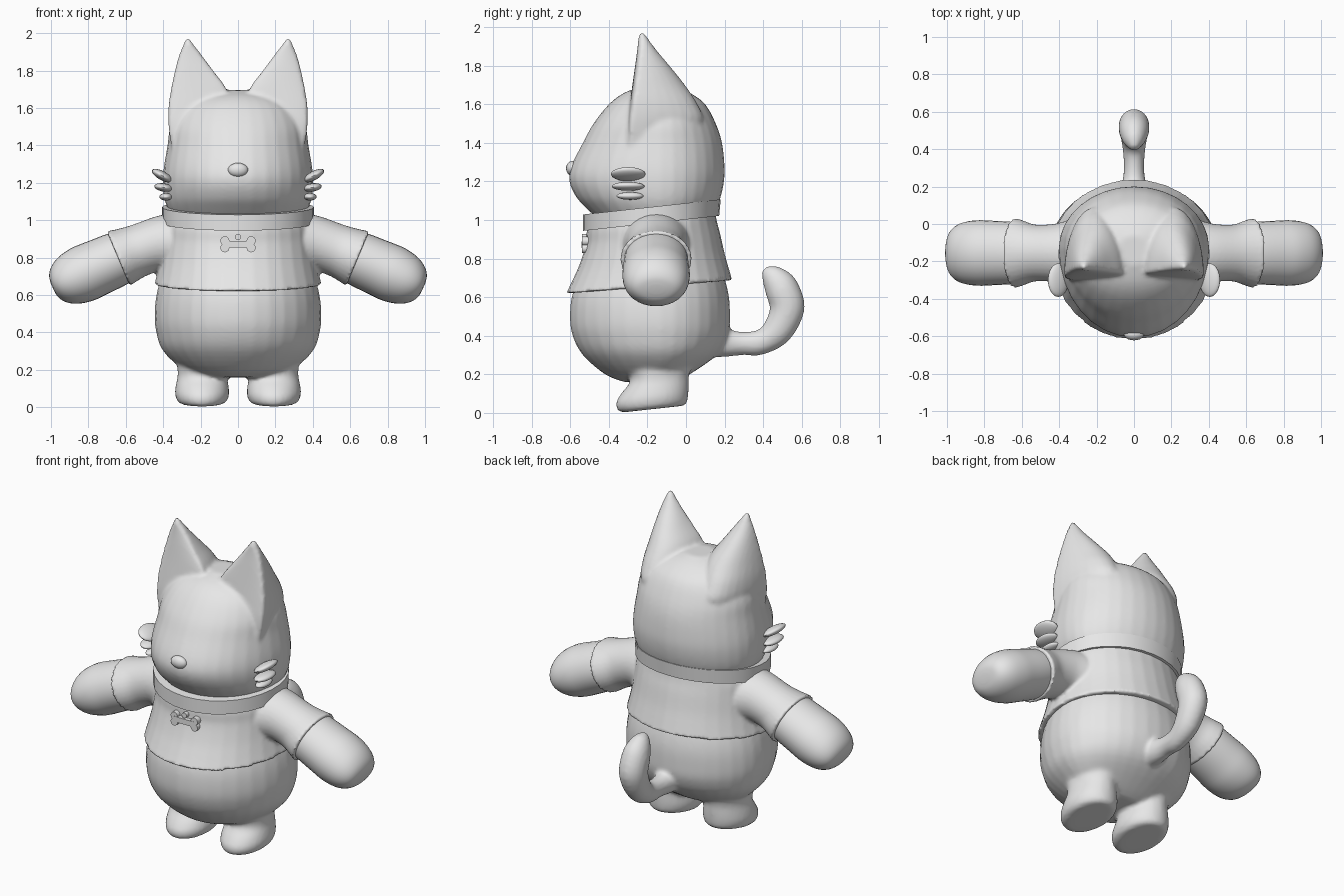
import bpy, bmesh, math
from mathutils import Vector, Matrix

if "Cube" in bpy.data.objects:
    bpy.data.objects.remove(bpy.data.objects["Cube"])

grey = bpy.data.materials.new("soft grey")
grey.use_nodes = True
grey.diffuse_color = (0.8, 0.8, 0.8, 1)
grey.node_tree.nodes["Principled BSDF"].inputs["Base Color"].default_value = (0.8, 0.8, 0.8, 1)

SIDES = 32
ANGLES = [2 * math.pi * i / SIDES for i in range(SIDES)]


def level(z, rx, front, back, mid=-0.13, cx=0.0, tilt=0.0):
    """Horizontal ring with separate front and back depth."""
    ring = []
    for t in ANGLES:
        s = math.sin(t)
        dy = s * (back - mid if s > 0 else mid - front)
        ring.append(Vector((cx + rx * math.cos(t), mid + dy, z + tilt * dy)))
    return ring


def disc(center, u, v, a, b):
    """Ellipse around a centre along axes u and v."""
    return [Vector(center) + Vector(u) * a * math.cos(t) + Vector(v) * b * math.sin(t)
            for t in ANGLES]


def smooth_rings(rings, steps=4):
    """Spline interpolation between rings."""
    out = []
    last = len(rings) - 1
    for i in range(last):
        p0, p1, p2, p3 = (rings[max(0, min(last, i + k))] for k in (-1, 0, 1, 2))
        for j in range(steps):
            t = j / steps
            out.append([b + 0.5 * t * ((c - a) + t * ((2 * a - 5 * b + 4 * c - d)
                        + t * (3 * (b - c) + d - a)))
                        for a, b, c, d in zip(p0, p1, p2, p3)])
    return out + [rings[-1]]


def loft(bm, rings, steps=4, both=False):
    """Skin rings into a closed solid, optionally on both sides."""
    rings = smooth_rings(rings, steps)
    for side in ((1, -1) if both else (1,)):
        rows = [[bm.verts.new((p.x * side, p.y, p.z)) for p in r] for r in rings]
        for lo, hi in zip(rows, rows[1:]):
            for i in range(SIDES):
                j = (i + 1) % SIDES
                bm.faces.new((lo[i], lo[j], hi[j], hi[i]))
        bm.faces.new(rows[0])
        bm.faces.new(rows[-1])


def finish(name, bm, blend=0.0, relax=4):
    """Make the object; blend melts overlapping solids into one skin."""
    bmesh.ops.recalc_face_normals(bm, faces=bm.faces[:])
    mesh = bpy.data.meshes.new(name)
    bm.to_mesh(mesh)
    bm.free()
    mesh.materials.append(grey)
    ob = bpy.data.objects.new(name, mesh)
    bpy.context.collection.objects.link(ob)
    if blend:
        mesh.shade_smooth()
        rem = ob.modifiers.new("blend", 'REMESH')
        rem.mode = 'VOXEL'
        rem.voxel_size = blend
        rem.use_smooth_shade = True
        soft = ob.modifiers.new("relax", 'SMOOTH')
        soft.factor = 0.5
        soft.iterations = relax
    else:
        bpy.ops.object.select_all(action='DESELECT')
        ob.select_set(True)
        bpy.context.view_layer.objects.active = ob
        bpy.ops.object.shade_smooth_by_angle(angle=math.radians(50))
    return ob


def ball(bm, center, size, turn=0.0):
    """Ellipsoid, rolled about the front axis."""
    m = (Matrix.Translation(center) @ Matrix.Rotation(turn, 4, 'Y')
         @ Matrix.Diagonal((*size, 1)))
    bmesh.ops.create_uvsphere(bm, u_segments=20, v_segments=12, radius=1, matrix=m)


# Head with two ears, flat in front and rounded behind
bm = bmesh.new()
loft(bm, [level(*r) for r in (
    (1.0, .34, -.45, .12), (1.06, .375, -.515, .155), (1.12, .395, -.57, .18),
    (1.2, .402, -.605, .197), (1.28, .397, -.595, .2), (1.4, .377, -.535, .187),
    (1.5, .362, -.48, .155), (1.6, .31, -.4, .1), (1.66, .22, -.32, .02),
    (1.695, .08, -.22, -.06))])
loft(bm, [level(z, rx, f, b, f + .02, cx) for z, cx, rx, f, b in (
    (1.35, .2, .15, -.31, 0), (1.5, .205, .166, -.305, .09), (1.6, .212, .16, -.292, .06),
    (1.7, .21, .148, -.278, -.005), (1.8, .235, .102, -.264, -.085),
    (1.89, .256, .056, -.252, -.16), (1.975, .27, .006, -.245, -.22))], both=True)
finish("head", bm, .013, 3)

# Nose
bm = bmesh.new()
ball(bm, (0, -.59, 1.268), (.054, .032, .038))
finish("nose", bm)

# Cheek tufts
bm = bmesh.new()
for s in (1, -1):
    ball(bm, (s * .405, -.3, 1.238), (.062, .09, .024), -s * .5)
    ball(bm, (s * .398, -.3, 1.175), (.05, .085, .022), -s * .15)
    ball(bm, (s * .385, -.29, 1.125), (.035, .07, .02), 0)
finish("cheek_tufts", bm)

# Belly, legs with slanted soles, and curled tail
bm = bmesh.new()
loft(bm, [level(*r) for r in (
    (.16, .17, -.32, -.05), (.2, .29, -.42, .02), (.3, .4, -.535, .16),
    (.4, .437, -.588, .218), (.5, .446, -.602, .228), (.62, .432, -.588, .22),
    (.75, .39, -.53, .18), (.9, .32, -.45, .1))])
loft(bm, [level(z, rx, f, b, -.17, .192, .11) for z, rx, f, b in (
    (.02, .11, -.325, -.015), (.035, .133, -.355, .005), (.075, .145, -.362, .012),
    (.12, .14, -.335, .014), (.175, .13, -.29, .016), (.24, .137, -.3, .035),
    (.34, .16, -.32, .07))], both=True)
loft(bm, [disc((0, y, z), (1, 0, 0), (0, math.cos(a), math.sin(a)), r * .9, r)
          for y, z, a, r in (
    (.1, .38, 1.57, .09), (.2, .365, 1.57, .075), (.29, .36, 1.57, .06),
    (.39, .368, 1.75, .066), (.475, .43, 2.4, .08), (.525, .54, 3.1, .09),
    (.495, .645, 3.65, .088), (.445, .71, 3.95, .062), (.405, .745, 3.95, .022))])
finish("body_legs_and_tail", bm, .013)

# Arms ending in rounded paws
bm = bmesh.new()
ax, up = Vector((.915, 0, -.403)), Vector((.403, 0, .915))
loft(bm, [disc(Vector((.64, -.155, .795)) + ax * s, (0, 1, 0), up, ry, r)
          for s, ry, r in (
    (-.1, .15, .13), (.0, .165, .144), (.12, .172, .15), (.21, .175, .152),
    (.29, .165, .136), (.345, .14, .105), (.375, .1, .066), (.384, .04, .025))],
     both=True)
finish("arms", bm)

# Shirt with flared hem and short sleeves
bm = bmesh.new()
loft(bm, [level(z, rx, f, b, -.15, 0, .08) for z, rx, f, b in (
    (.657, .447, -.622, .24), (.72, .431, -.59, .222), (.8, .415, -.553, .2),
    (.9, .402, -.52, .178), (.97, .395, -.515, .16), (1.03, .375, -.5, .15))])
loft(bm, [disc((x, -.155, z), (0, 1, 0), (math.sin(a), 0, math.cos(a)), ry, r)
          for x, z, a, ry, r in (
    (.25, .87, 0, .2, .17), (.35, .875, 0, .175, .162), (.43, .872, .1, .155, .147),
    (.53, .838, .3, .152, .141), (.6, .811, .4, .175, .15), (.64, .795, .4, .188, .16))],
     both=True)
finish("shirt", bm, .011, 2)

# Collar band
bm = bmesh.new()
loft(bm, [level(z, rx, f, b, -.16, 0, .11) for z, rx, f, b in (
    (.985, .405, -.535, .172), (1.07, .405, -.535, .18))], steps=1)
finish("collar", bm)

# Bone shaped tag with a hanging loop
bm = bmesh.new()
lay = Matrix.Rotation(math.pi / 2, 4, 'X')


def pill(x, z, r):
    bmesh.ops.create_cone(bm, cap_ends=True, segments=16, radius1=r, radius2=r,
                          depth=.04, matrix=Matrix.Translation((x, -.52, z)) @ lay)


for x in (-.07, .07):
    for z in (.852, .89):
        pill(x, z, .024)
bmesh.ops.create_cube(bm, size=1, matrix=Matrix.Translation((0, -.522, .871))
                      @ Matrix.Diagonal((.14, .04, .034, 1)))
pill(0, .91, .017)
finish("bone_tag", bm)
